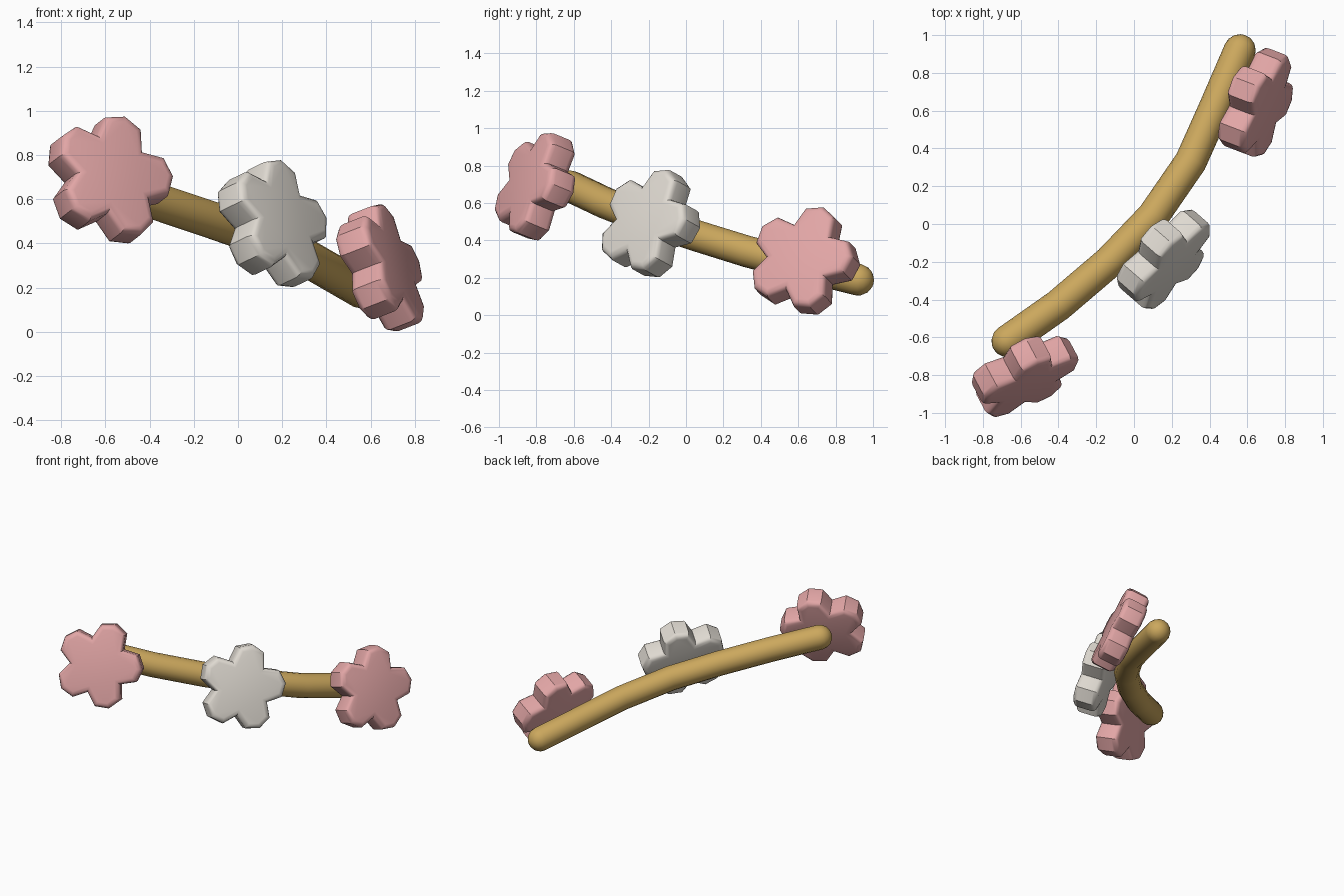
import bpy, bmesh
from math import sin, cos, radians, pi
from mathutils import Vector, Matrix

if "Cube" in bpy.data.objects:
    bpy.data.objects.remove(bpy.data.objects["Cube"])


def material(name, rgb):
    m = bpy.data.materials.new(name)
    m.diffuse_color = (*rgb, 1)
    m.use_nodes = True
    m.node_tree.nodes["Principled BSDF"].inputs["Base Color"].default_value = m.diffuse_color
    return m


def finish(bm, name, mat, angle):
    bmesh.ops.recalc_face_normals(bm, faces=bm.faces)
    me = bpy.data.meshes.new(name)
    bm.to_mesh(me)
    bm.free()
    me.materials.append(mat)
    ob = bpy.data.objects.new(name, me)
    bpy.context.collection.objects.link(ob)
    bpy.ops.object.select_all(action='DESELECT')
    ob.select_set(True)
    bpy.context.view_layer.objects.active = ob
    bpy.ops.object.shade_smooth_by_angle(angle=radians(angle))
    return ob


def rod(name, pts, r, mat, sides=16, cap=4):
    """Round tube along pts, with domed ends."""
    pts = [Vector(p) for p in pts]
    n = len(pts)
    tan = [(pts[min(i + 1, n - 1)] - pts[max(i - 1, 0)]).normalized() for i in range(n)]
    steps = [i * pi / 2 / cap for i in range(1, cap)]
    rings = [(pts[0] - tan[0] * r * sin(a), tan[0], r * cos(a)) for a in reversed(steps)]
    rings += [(p, t, r) for p, t in zip(pts, tan)]
    rings += [(pts[-1] + tan[-1] * r * sin(a), tan[-1], r * cos(a)) for a in steps]
    bm = bmesh.new()
    loops = []
    for c, t, rad in rings:
        side = t.cross(Vector((0, 0, 1))).normalized()
        up = side.cross(t)
        loops.append([bm.verts.new(c + rad * (side * cos(a) + up * sin(a)))
                      for a in (2 * pi * k / sides for k in range(sides))])
    for a, b in zip(loops, loops[1:]):
        for k in range(sides):
            j = (k + 1) % sides
            bm.faces.new((a[k], a[j], b[j], b[k]))
    for loop, tip in ((loops[0], pts[0] - tan[0] * r), (loops[-1], pts[-1] + tan[-1] * r)):
        v = bm.verts.new(tip)
        for k in range(sides):
            bm.faces.new((loop[k], loop[(k + 1) % sides], v))
    return finish(bm, name, mat, 40)


def flower(name, centre, azimuth, mat, tilt=20, turn=0, thick=0.17):
    """Five-petal slab with softened rims, facing azimuth and leaning back by tilt."""
    petal = ((-36, 0.195), (-19, 0.278), (0, 0.3), (19, 0.278))
    outline = [(radians(72 * i + a + turn), d) for i in range(5) for a, d in petal]
    bm = bmesh.new()
    face = bm.faces.new([bm.verts.new((d * cos(a) - 0.018, d * sin(a), -thick / 2)) for a, d in outline])
    ext = bmesh.ops.extrude_face_region(bm, geom=[face])
    top = [g for g in ext['geom'] if isinstance(g, bmesh.types.BMVert)]
    bmesh.ops.translate(bm, verts=top, vec=(0, 0, thick))
    if not face.is_valid or len(bm.faces) < 22:
        bm.faces.new([v for v in bm.verts if v.co.z < 0])
    rims = [e for e in bm.edges if abs(e.verts[0].co.z - e.verts[1].co.z) < 1e-5]
    bmesh.ops.bevel(bm, geom=rims, offset=0.035, segments=3, profile=0.5, affect='EDGES')
    az, t = radians(azimuth), radians(tilt)
    n = Vector((cos(az) * cos(t), sin(az) * cos(t), sin(t)))
    u = Vector((-sin(az), cos(az), 0))
    m = Matrix((u, n.cross(u), n)).transposed().to_4x4()
    m.translation = Vector(centre)
    bm.transform(m)
    return finish(bm, name, mat, 32)


pink = material("pink", (0.76, 0.38, 0.38))
cream = material("cream", (0.74, 0.70, 0.64))
gold = material("gold", (0.60, 0.39, 0.11))

# curved bar
rod("curved_bar", [(-0.67, -0.62, 0.69), (-0.40, -0.43, 0.60), (-0.13, -0.20, 0.51),
                   (0.10, 0.04, 0.43), (0.30, 0.33, 0.34), (0.43, 0.62, 0.265),
                   (0.56, 0.92, 0.19)], 0.085, gold)

# flowers along the bar
flower("left_flower", (-0.57, -0.79, 0.69), -62, pink, turn=-2)
flower("middle_flower", (0.17, -0.175, 0.49), -41, cream)
flower("right_flower", (0.655, 0.65, 0.29), -21, pink)
